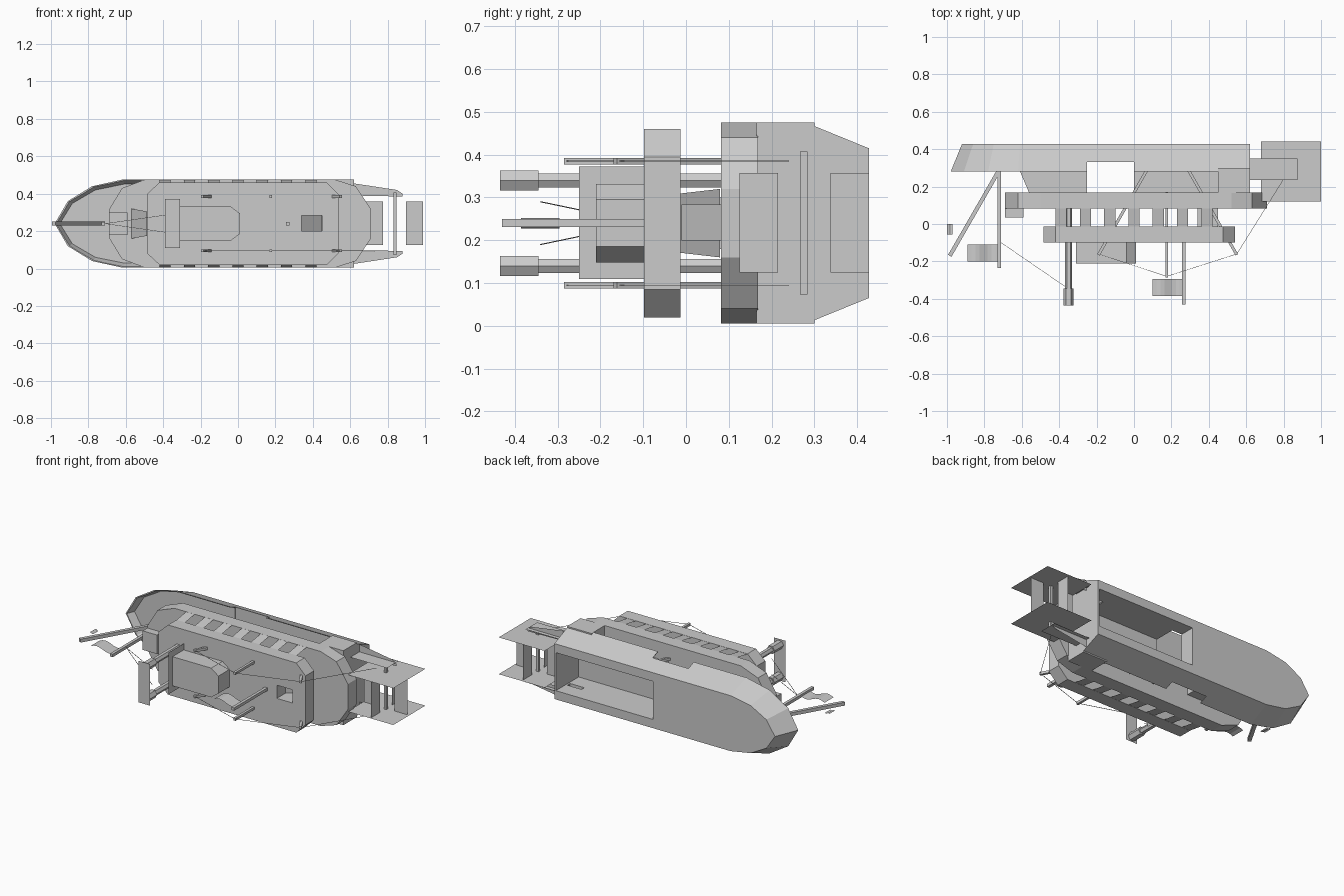
import bpy, bmesh, math
from mathutils import Vector

if "Cube" in bpy.data.objects:
    bpy.data.objects.remove(bpy.data.objects["Cube"], do_unlink=True)

grey = bpy.data.materials.new("plain grey")
grey.use_nodes = True
grey.diffuse_color = (0.6, 0.6, 0.6, 1)
grey.node_tree.nodes["Principled BSDF"].inputs["Base Color"].default_value = (0.6, 0.6, 0.6, 1)
MID = 0.24  # centre line of the beam


def make(name, verts, faces, solid=True):
    mesh = bpy.data.meshes.new(name)
    mesh.from_pydata(verts, [], faces)
    if solid:
        bm = bmesh.new()
        bm.from_mesh(mesh)
        bmesh.ops.recalc_face_normals(bm, faces=bm.faces)
        bm.to_mesh(mesh)
        bm.free()
    mesh.materials.append(grey)
    ob = bpy.data.objects.new(name, mesh)
    bpy.context.collection.objects.link(ob)
    return ob


def loft(name, low, high):
    """Solid between two rings with the same number of points."""
    n = len(low)
    sides = [(i, (i + 1) % n, n + (i + 1) % n, n + i) for i in range(n)]
    return make(name, low + high, sides + [tuple(range(n)), tuple(range(n, 2 * n))])


def slab(name, outline, y0, y1):
    """Prism from an (x, z) outline along y."""
    return loft(name, [(x, y0, z) for x, z in outline], [(x, y1, z) for x, z in outline])


def box(name, x0, x1, y0, y1, z0, z1):
    return slab(name, [(x0, z0), (x1, z0), (x1, z1), (x0, z1)], y0, y1)


def plate(name, *corners):
    return make(name, list(corners), [tuple(range(len(corners)))], False)


def rod(name, a, b, r, sides=4, turn=math.pi / 4):
    a, b = Vector(a), Vector(b)
    d = (b - a).normalized()
    u = d.cross(Vector((0, 0, 1)))
    u = u.normalized() if u.length > 0.01 else Vector((1, 0, 0))
    v = d.cross(u)
    ring = [u * math.cos(t) * r + v * math.sin(t) * r
            for t in (turn + math.tau * i / sides for i in range(sides))]
    return loft(name, [a + p for p in ring], [b + p for p in ring])


def mirrored(half):
    """Close an outline of (x, half width) points across the centre line."""
    upper = [(x, MID + w) for x, w in half]
    lower = [(x, MID - w) for x, w in reversed(half) if w > 0]
    return upper + lower


def cut(target, cutter):
    mod = target.modifiers.new("opening", "BOOLEAN")
    mod.operation = "DIFFERENCE"
    mod.solver = "EXACT"
    mod.object = cutter
    cutter.hide_render = True
    cutter.hide_viewport = True
    cutter.display_type = "WIRE"


# Hull: sloped bilge and pointed bow
RIM_Y, KEEL_Y = 0.28, 0.427
rim = mirrored([(-0.98, 0), (-0.91, 0.12), (-0.78, 0.2), (-0.62, 0.235), (0.62, 0.235)])
keel = mirrored([(-0.92, 0), (-0.86, 0.09), (-0.75, 0.15), (-0.61, 0.175), (0.62, 0.175)])
hull = loft("hull", [(x, RIM_Y, z) for x, z in rim], [(x, KEEL_Y, z) for x, z in keel])


def inner_ring(y):
    """Outline just inside the hull shell at a given depth."""
    t = (y - RIM_Y) / (KEEL_Y - RIM_Y)
    ring = []
    for (xa, za), (xb, zb) in zip(rim, keel):
        x, z = xa + (xb - xa) * t, za + (zb - za) * t
        ring.append((min(x + 0.008, 0.6), y, MID + (z - MID) * 0.98))
    return ring


# Sunken deck inside a low bulwark, side window, and deep bay open to the keel
cut(hull, loft("deck_cutter", inner_ring(0.2), inner_ring(0.328)))
cut(hull, box("hull_window_cutter", -0.25, 0, 0.16, 0.332, -0.2, 0.7))
bay = box("stern_bay_cutter", -0.07, 0.61, 0.2, 0.6, 0.12, 0.36)

# Cabin walls between hull and upper deck
fore = [[(x, y, z) for x, z in mirrored([(x0, 0.13), (-0.25, 0.13)])]
        for x0, y in ((-0.63, 0.33), (-0.56, 0.165))]
loft("fore_cabin", *fore)
aft_cabin = box("aft_cabin", 0, 0.5, 0.165, 0.335, MID - 0.125, MID + 0.125)
stern_block = box("stern_block", 0.45, 0.62, 0.165, 0.3, MID - 0.235, MID + 0.235)
for part in (hull, aft_cabin, stern_block):
    cut(part, bay)

# Upper and lower deck slabs
slab("upper_deck", mirrored([(-0.69, 0.075), (-0.62, 0.19), (-0.5, 0.235), (0.52, 0.235),
                             (0.63, 0.2), (0.71, 0.08)]), 0.082, 0.168)
lower_deck = slab("lower_deck", mirrored([(-0.485, 0.16), (-0.42, 0.22), (0.475, 0.22),
                                          (0.54, 0.155)]), -0.098, -0.013)
cut(lower_deck, box("hatch_cutter", 0.34, 0.45, -0.2, 0.1, 0.2, 0.283))

# Hatch shaft with its sloping floor
for z in (0.2, 0.283):
    plate("hatch_side", (0.34, -0.013, z), (0.45, -0.013, z), (0.45, 0.085, z), (0.34, 0.085, z))
plate("hatch_floor", (0.34, -0.01, 0.2), (0.34, -0.01, 0.283), (0.45, 0.085, 0.283), (0.45, 0.085, 0.2))

# Gallery posts between the decks
for side in (-1, 1):
    for i in range(7):
        x = -0.42 + i * 0.13
        outer, inner = MID + side * 0.235, MID + side * 0.219
        quad = [(x, -0.013, inner), (x, 0.085, outer), (x + 0.06, 0.085, outer), (x + 0.06, -0.013, inner)]
        plate("gallery_post", *(quad if side > 0 else quad[::-1]))

# Bridge on the lower deck
slab("bridge", mirrored([(-0.31, 0.092), (-0.04, 0.092), (0.01, 0.055)]), -0.21, -0.095)
plate("bridge_wing", (-0.31, -0.25, 0.11), (-0.31, -0.095, 0.11), (-0.31, -0.095, 0.372), (-0.31, -0.25, 0.372))

# Bow box and the ramp behind it
box("bow_box", -0.69, -0.59, 0.035, 0.09, 0.18, 0.3)
plate("bow_ramp", (-0.57, 0.08, 0.16), (-0.487, -0.05, 0.175), (-0.487, -0.05, 0.305), (-0.57, 0.08, 0.32))

# Twin guns with a shared front shield
for z in (MID - 0.1, MID + 0.1):
    rod("gun_barrel", (-0.35, 0.085, z), (-0.35, -0.345, z), 0.019, 6, 0)
    rod("gun_muzzle", (-0.35, -0.345, z), (-0.35, -0.435, z), 0.027, 6, 0)
plate("gun_shield", (-0.39, -0.437, 0.11), (-0.31, -0.437, 0.11), (-0.31, -0.437, 0.372), (-0.39, -0.437, 0.372))

# Side poles
for z in (MID - 0.145, MID + 0.145):
    rod("fore_pole", (-0.19, -0.165, z), (0.07, 0.29, z), 0.011)
    rod("middle_pole", (0.175, -0.285, z), (0.175, 0.17, z), 0.011)
    rod("aft_pole", (0.55, -0.165, z), (0.29, 0.29, z), 0.011)

# Masts and bowsprit
rod("bowsprit", (-0.985, -0.17, MID), (-0.72, 0.29, MID), 0.015)
rod("bow_mast", (-0.72, -0.235, MID), (-0.72, 0.33, MID), 0.013)
rod("aft_mast", (0.265, -0.43, MID), (0.265, -0.09, MID), 0.013)


def flag(name, x0, x1, y0, y1, wave):
    steps = 8
    verts, faces = [], []
    for i in range(steps + 1):
        t = i / steps
        x, z = x0 + (x1 - x0) * t, MID + wave * math.sin(t * math.tau)
        verts += [(x, y0, z), (x, y1, z)]
    for i in range(steps):
        faces.append((2 * i, 2 * i + 2, 2 * i + 3, 2 * i + 1))
    return make(name, verts, faces, False)


flag("bow_flag", -0.89, -0.72, -0.2, -0.11, 0.012)
flag("aft_flag", 0.1, 0.265, -0.385, -0.295, 0.012)
flag("bowsprit_flag", -1.0, -0.97, -0.055, 0.0, 0.004)

# Rigging lines
for s in (-1, 1):
    z = MID + s * 0.145
    rod("bow_line", (-0.71, -0.1, MID), (-0.36, -0.34, MID + s * 0.05), 0.0015)
    trail = [(-0.19, -0.16, z), (0.175, -0.28, z), (0.55, -0.16, z), (0.8, 0.24, z)]
    for a, b in zip(trail, trail[1:]):
        rod("side_line", a, b, 0.0015)

# Tail arms, each a thin tapered web with a flange, and the axle
for s in (-1, 1):
    arm = [(0.6, 0.215), (0.62, 0.215), (0.85, 0.18), (0.88, 0.16), (0.88, 0.145), (0.6, 0.15)]
    plate("tail_arm_web", *[(x, 0.325, MID + s * w) for x, w in arm])
    z = MID + s * 0.167
    plate("tail_arm_flange", (0.62, 0.235, z), (0.875, 0.235, z), (0.875, 0.35, z), (0.62, 0.35, z))
rod("tail_axle", (0.84, 0.275, MID - 0.167), (0.84, 0.275, MID + 0.167), 0.012)

# Box tail: two square plates joined by four fins
X, Y, LO, HI = 0.84, 0.28, 0.125, 0.357
for z in (LO, HI):
    corners = [(X - 0.16, Y - 0.16, z), (X + 0.16, Y - 0.16, z), (X + 0.16, Y + 0.16, z), (X - 0.16, Y + 0.16, z)]
    plate("tail_plate", *(corners if z == HI else corners[::-1]))
for a, b in ((-0.155, -0.065), (0.058, 0.148)):
    plate("tail_fin", (X + a, Y, LO), (X + b, Y, LO), (X + b, Y, HI), (X + a, Y, HI))
    plate("tail_fin", (X, Y + a, LO), (X, Y + b, LO), (X, Y + b, HI), (X, Y + a, HI))
